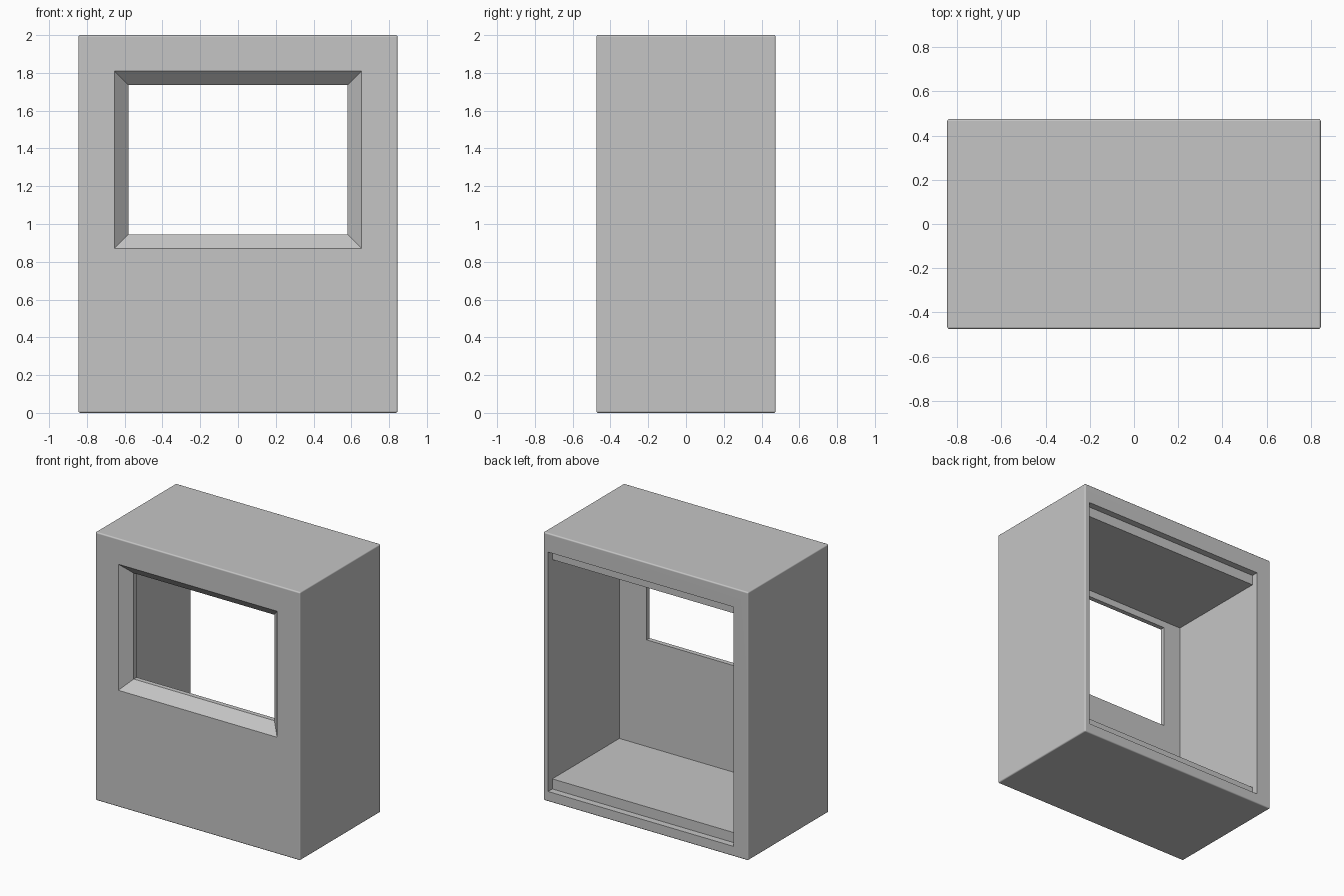
import bpy, bmesh, math

if "Cube" in bpy.data.objects:
    bpy.data.objects.remove(bpy.data.objects["Cube"])

grey = bpy.data.materials.new("light_grey")
grey.diffuse_color = (0.56, 0.56, 0.56, 1)
grey.use_nodes = True
grey.node_tree.nodes["Principled BSDF"].inputs["Base Color"].default_value = grey.diffuse_color


def loft(name, loops):
    """Solid skinned through matching vertex loops, capped at both ends."""
    bm = bmesh.new()
    rings = [[bm.verts.new(p) for p in loop] for loop in loops]
    n = len(rings[0])
    for a, b in zip(rings, rings[1:]):
        for i in range(n):
            j = (i + 1) % n
            bm.faces.new((a[i], a[j], b[j], b[i]))
    bm.faces.new(rings[0])
    bm.faces.new(rings[-1])
    bmesh.ops.recalc_face_normals(bm, faces=bm.faces)
    mesh = bpy.data.meshes.new(name)
    bm.to_mesh(mesh)
    bm.free()
    mesh.materials.append(grey)
    obj = bpy.data.objects.new(name, mesh)
    bpy.context.collection.objects.link(obj)
    return obj


def rect(hx, z0, z1, y):
    return [(-hx, y, z0), (hx, y, z0), (hx, y, z1), (-hx, y, z1)]


def apply_all(obj):
    bpy.context.view_layer.objects.active = obj
    for m in list(obj.modifiers):
        bpy.ops.object.modifier_apply(modifier=m.name)


# Outer box with finely rounded edges
cabinet = loft("cabinet", [rect(0.845, 0, 2, -0.475), rect(0.845, 0, 2, 0.475)])
bev = cabinet.modifiers.new("rounded_edges", 'BEVEL')
bev.width, bev.segments = 0.01, 3

# Hollow open at the back, with a stepped lip along floor and ceiling
profile = [(0.6, 0.075), (0.425, 0.075), (0.425, 0.15), (-0.365, 0.15),
           (-0.365, 1.785), (0.425, 1.785), (0.425, 1.86), (0.6, 1.86)]
hollow = loft("hollow_cutter", [[(x, y, z) for y, z in profile] for x in (-0.725, 0.805)])

# Window with a 45 degree splay at the front and a straight inner edge
window = loft("window_cutter", [rect(0.58 + s, 0.945 - s, 1.735 + s, y)
                                for s, y in ((0.15, -0.55), (0, -0.40), (0, -0.30))])

for cutter in (hollow, window):
    cut = cabinet.modifiers.new(cutter.name, 'BOOLEAN')
    cut.operation, cut.solver, cut.object = 'DIFFERENCE', 'EXACT', cutter
apply_all(cabinet)
for cutter in (hollow, window):
    bpy.data.objects.remove(cutter)

# Smooth the rounded edges while flat faces stay flat
bpy.ops.object.select_all(action='DESELECT')
cabinet.select_set(True)
bpy.context.view_layer.objects.active = cabinet
bpy.ops.object.shade_smooth_by_angle(angle=math.radians(35))
weighted = cabinet.modifiers.new("flat_faces", 'WEIGHTED_NORMAL')
weighted.keep_sharp = True
